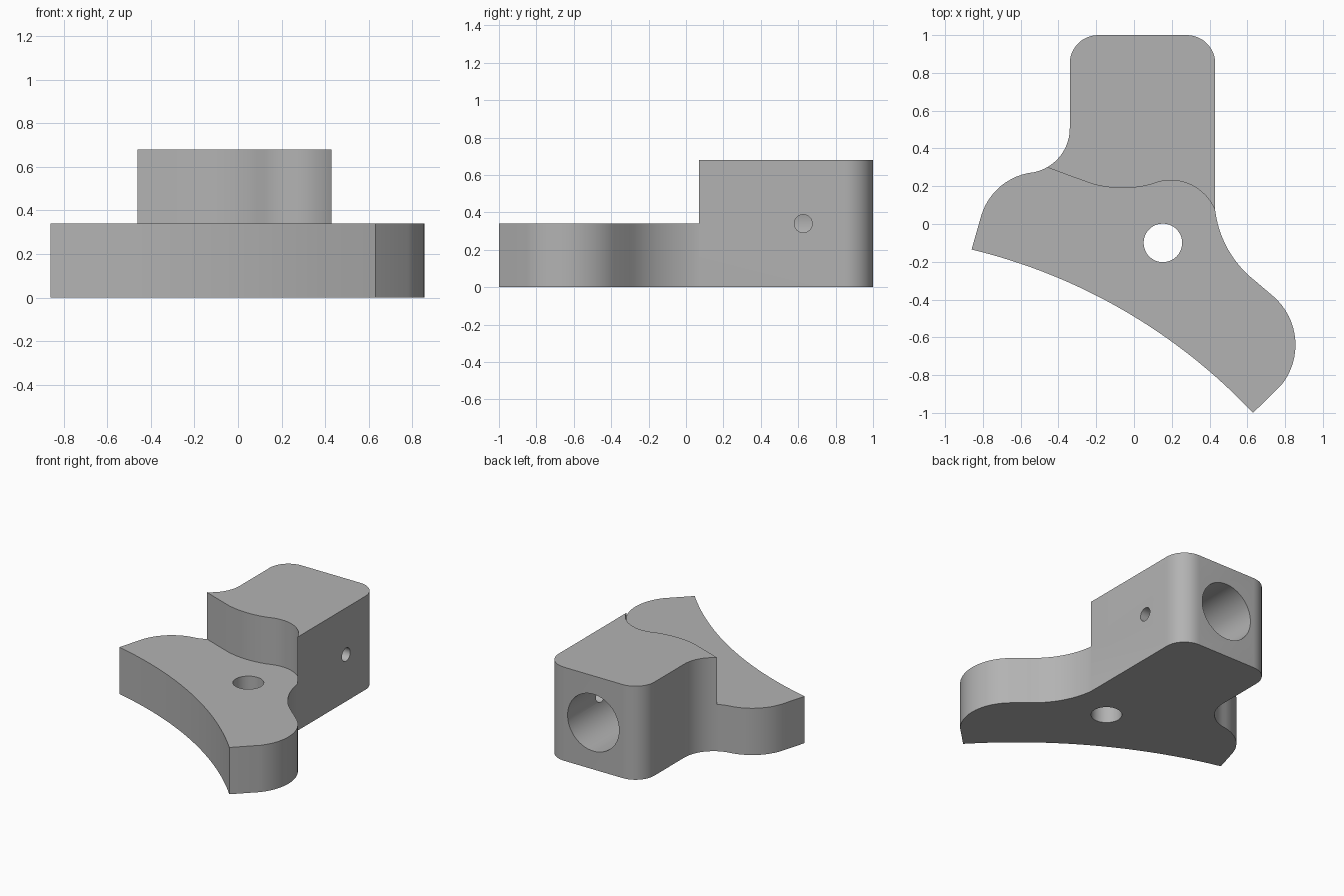
import bpy, bmesh, math
from mathutils import Vector, Matrix

cube = bpy.data.objects.get("Cube")
if cube:
    bpy.data.objects.remove(cube, do_unlink=True)

HEIGHT, STEP = 0.68, 0.34

grey = bpy.data.materials.new("plain grey")
grey.use_nodes = True
colour = (0.45, 0.45, 0.45, 1)
grey.diffuse_color = colour
grey.node_tree.nodes["Principled BSDF"].inputs["Base Color"].default_value = colour


def arc(a, b, c, n=12):
    """Points on the circular arc from a through b to c."""
    a, b, c = Vector(a), Vector(b), Vector(c)
    p, q = b - a, c - a
    d = 2 * p.cross(q)
    centre = a + Vector((q.y * p.dot(p) - p.y * q.dot(q),
                         p.x * q.dot(q) - q.x * p.dot(p))) / d
    r = a - centre
    end = c - centre
    sweep = math.atan2(r.cross(end), r.dot(end)) % math.tau
    if d < 0:
        sweep -= math.tau
    return [centre + Matrix.Rotation(sweep * i / n, 2) @ r for i in range(n + 1)]


def add_object(name, bm):
    bmesh.ops.recalc_face_normals(bm, faces=bm.faces)
    mesh = bpy.data.meshes.new(name)
    bm.to_mesh(mesh)
    bm.free()
    mesh.materials.append(grey)
    obj = bpy.data.objects.new(name, mesh)
    bpy.context.collection.objects.link(obj)
    return obj


def prism(name, points, z0, z1):
    bm = bmesh.new()
    face = bm.faces.new([bm.verts.new((p[0], p[1], z0)) for p in points])
    top = bmesh.ops.extrude_face_region(bm, geom=[face])["geom"]
    bmesh.ops.translate(bm, vec=(0, 0, z1 - z0),
                        verts=[v for v in top if isinstance(v, bmesh.types.BMVert)])
    bmesh.ops.remove_doubles(bm, verts=bm.verts, dist=0.0005)
    return add_object(name, bm)


def rod(name, start, end, radius, sides=48):
    start, end = Vector(start), Vector(end)
    axis = end - start
    place = Matrix.Translation((start + end) / 2) @ axis.to_track_quat('Z', 'Y').to_matrix().to_4x4()
    bm = bmesh.new()
    bmesh.ops.create_cone(bm, cap_ends=True, segments=sides, radius1=radius,
                          radius2=radius, depth=axis.length, matrix=place)
    return add_object(name, bm)


def cut(body, cutter):
    cutter.hide_render = True
    mod = body.modifiers.new(cutter.name, 'BOOLEAN')
    mod.operation, mod.solver, mod.object = 'DIFFERENCE', 'EXACT', cutter
    bpy.context.view_layer.objects.active = body
    bpy.ops.object.modifier_apply(modifier=mod.name)
    bpy.data.objects.remove(cutter, do_unlink=True)


# Plan outline, clockwise from the left wing tip
outline = [(-0.86, -0.135)]
outline += arc((-0.81, 0.04), (-0.70, 0.205), (-0.53, 0.274))       # wing shoulder
outline += arc((-0.53, 0.274), (-0.409, 0.339), (-0.34, 0.51))      # inner fillet
outline += arc((-0.34, 0.85), (-0.296, 0.956), (-0.19, 1.0))        # block corners
outline += arc((0.28, 1.0), (0.386, 0.956), (0.43, 0.85))
outline += arc((0.43, 0.07), (0.51, -0.155), (0.64, -0.30))         # other fillet
outline += arc((0.74, -0.385), (0.855, -0.64), (0.78, -0.853), 16)  # rounded wing
outline += arc((0.63, -1.0), (0.0, -0.49), (-0.86, -0.135), 32)     # hollow front
body = prism("stepped_bracket", outline, 0, HEIGHT)

# Wavy step down to the low plate
step = [(-1.2, 0.4), (-0.6, 0.347), (-0.46, 0.30), (-0.34, 0.255)]
step += arc((-0.22, 0.212), (-0.05, 0.19), (0.085, 0.208))
step += arc((0.12, 0.22), (0.30, 0.208), (0.43, 0.07))
step += [(1.2, 0.07), (1.2, -1.2), (-1.2, -1.2)]
cut(body, prism("step_cutter", step, STEP, 1))

# Pivot hole, blind bore from the back, small side hole into the bore
cut(body, rod("pivot_cutter", (0.153, -0.1, -0.2), (0.153, -0.1, 0.6), 0.102))
cut(body, rod("bore_cutter", (0.045, 1.2, STEP), (0.045, 0.3, STEP), 0.207, 64))
cut(body, rod("side_hole_cutter", (0.6, 0.627, STEP), (0.06, 0.627, STEP), 0.048, 32))

bpy.ops.object.select_all(action='DESELECT')
body.select_set(True)
bpy.context.view_layer.objects.active = body
bpy.ops.object.shade_smooth_by_angle(angle=math.radians(30))
